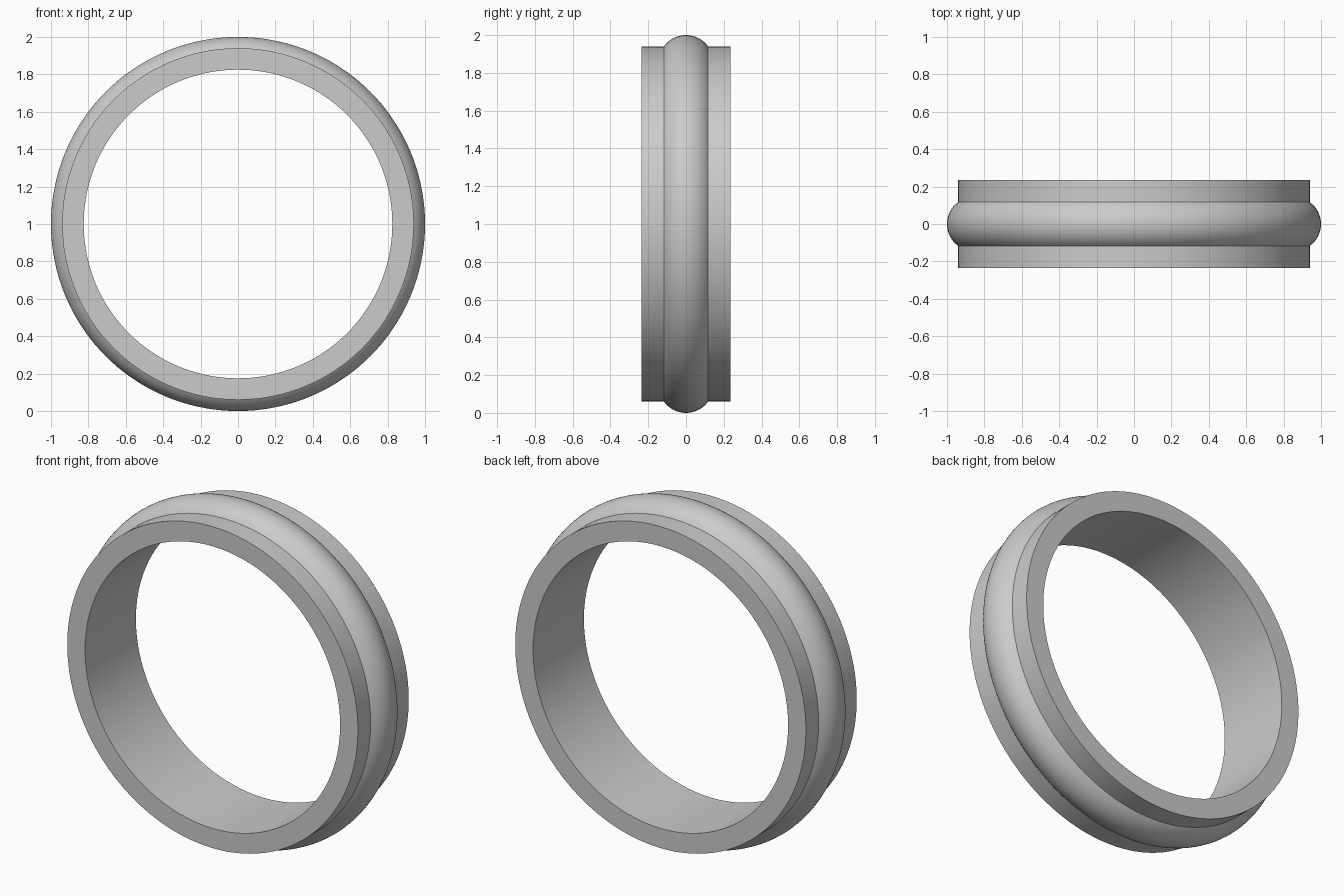
import bpy, bmesh
from math import sin, cos, asin, pi, radians

cube = bpy.data.objects.get("Cube")
if cube:
    bpy.data.objects.remove(cube, do_unlink=True)

INNER, BAND, OUTER = 0.825, 0.94, 1.0   # radii
HALF_WIDTH, HALF_BEAD = 0.235, 0.117    # along y
SEGMENTS, ARC_STEPS = 144, 16

grey = bpy.data.materials.new("light grey")
grey.use_nodes = True
colour = (0.6, 0.6, 0.6, 1)
grey.diffuse_color = colour
grey.node_tree.nodes["Principled BSDF"].inputs["Base Color"].default_value = colour

# Cross-section as (radius, y): flat band with a rounded bead in the middle
rise = OUTER - BAND
arc_radius = (HALF_BEAD ** 2 + rise ** 2) / (2 * rise)
half_angle = asin(HALF_BEAD / arc_radius)
profile = [(INNER, -HALF_WIDTH), (BAND, -HALF_WIDTH)]
for i in range(ARC_STEPS + 1):
    a = half_angle * (2 * i / ARC_STEPS - 1)
    profile.append((OUTER - arc_radius * (1 - cos(a)), arc_radius * sin(a)))
profile += [(BAND, HALF_WIDTH), (INNER, HALF_WIDTH)]

# Revolve the closed section about the y axis
bm = bmesh.new()
verts = [bm.verts.new((r, y, 0)) for r, y in profile]
edges = [bm.edges.new((v, verts[i - 1])) for i, v in enumerate(verts)]
bmesh.ops.spin(bm, geom=verts + edges, cent=(0, 0, 0), axis=(0, 1, 0),
               angle=2 * pi, steps=SEGMENTS, use_merge=True)
bmesh.ops.remove_doubles(bm, verts=bm.verts[:], dist=0.0001)
bmesh.ops.recalc_face_normals(bm, faces=bm.faces[:])
bmesh.ops.translate(bm, verts=bm.verts[:], vec=(0, 0, OUTER))

mesh = bpy.data.meshes.new("beaded_ring")
bm.to_mesh(mesh)
bm.free()
mesh.materials.append(grey)
ring = bpy.data.objects.new("beaded_ring", mesh)
bpy.context.collection.objects.link(ring)

# Smooth curves, crisp rims and bead edges
bpy.ops.object.select_all(action='DESELECT')
ring.select_set(True)
bpy.context.view_layer.objects.active = ring
bpy.ops.object.shade_smooth_by_angle(angle=radians(30))
